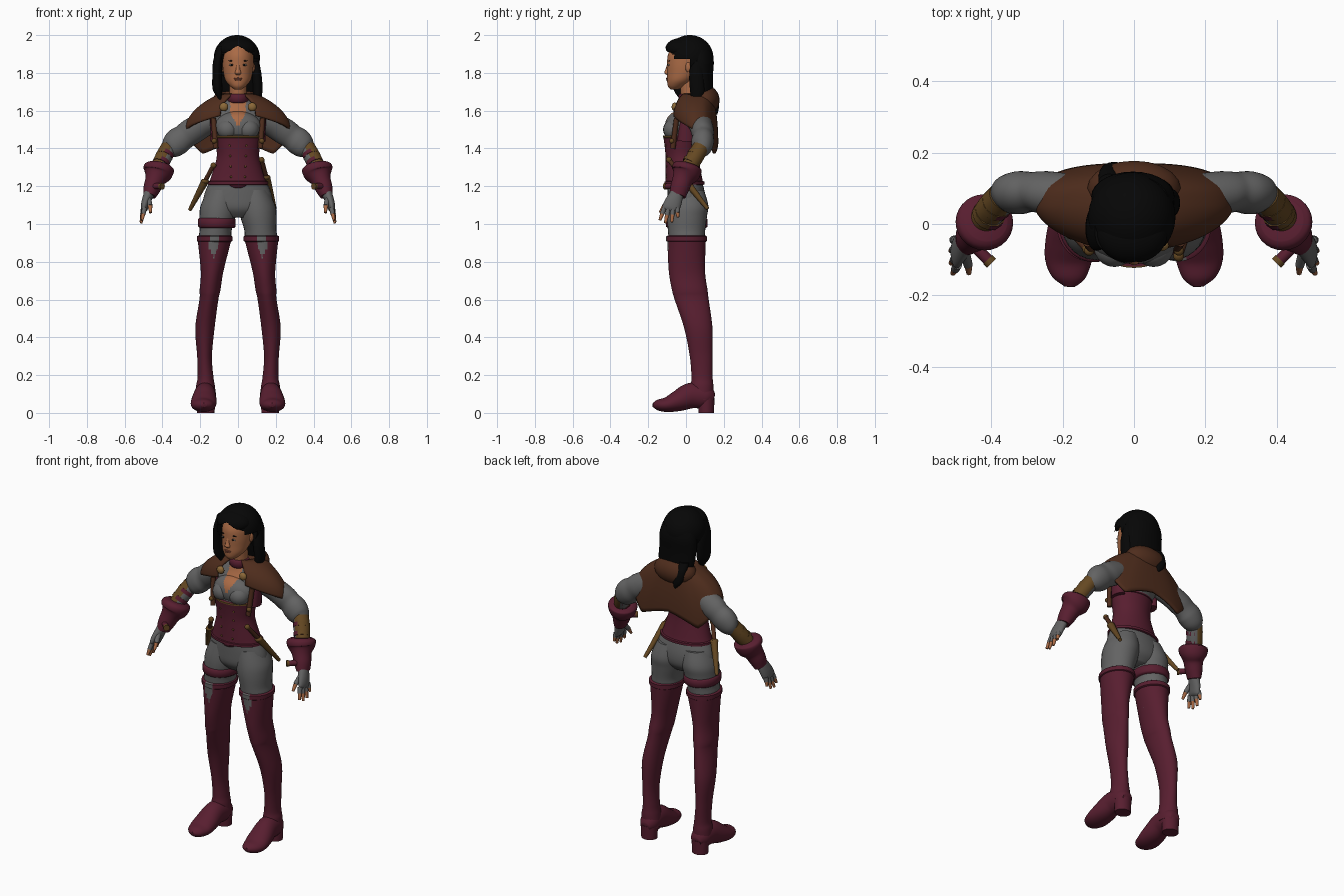
import bpy, bmesh, math
from mathutils import Vector
from mathutils.bvhtree import BVHTree

if "Cube" in bpy.data.objects:
    bpy.data.objects.remove(bpy.data.objects["Cube"])


def material(name, red, green, blue):
    mat = bpy.data.materials.new(name)
    mat.use_nodes = True
    mat.diffuse_color = (red, green, blue, 1)
    mat.node_tree.nodes["Principled BSDF"].inputs["Base Color"].default_value = (red, green, blue, 1)
    return mat


burgundy = material("burgundy leather", .097, .013, .029)
grey = material("grey cloth", .125, .125, .125)
brown = material("brown cloak", .078, .026, .012)
skin = material("warm skin", .4, .145, .06)
black = material("black hair", .002, .002, .002)
tan = material("tan leather", .13, .065, .016)
gold = material("dull gold", .26, .14, .04)
white = material("eye white", .4, .33, .27)
rose = material("lip rose", .27, .08, .045)
SIDES = (("left", 1), ("right", -1))


def build(name, bm, mat, crease=50):
    """Turn a bmesh into a smooth shaded object."""
    bmesh.ops.recalc_face_normals(bm, faces=bm.faces)
    mesh = bpy.data.meshes.new(name)
    bm.to_mesh(mesh)
    bm.free()
    mesh.materials.append(mat)
    mesh.polygons.foreach_set("use_smooth", [True] * len(mesh.polygons))
    mesh.set_sharp_from_angle(angle=math.radians(crease))
    obj = bpy.data.objects.new(name, mesh)
    bpy.context.collection.objects.link(obj)
    return obj


def paint(obj, mat, rule):
    """Give a second colour to every face that meets the rule."""
    obj.data.materials.append(mat)
    slot = len(obj.data.materials) - 1
    for face in obj.data.polygons:
        if rule(face.center, face.normal):
            face.material_index = slot


def spline(rings, steps):
    """Catmull-Rom interpolation through ring tuples."""
    out = []
    for i in range(len(rings) - 1):
        a, b, c, d = (rings[max(0, min(len(rings) - 1, i + k))] for k in (-1, 0, 1, 2))
        for s in range(steps):
            t = s / steps
            out.append([q + t / 2 * (r - p + t * (2 * p - 5 * q + 4 * r - w + t * (3 * (q - r) + w - p)))
                        for p, q, r, w in zip(a, b, c, d)])
    return out + [list(rings[-1])]


def loft(name, rings, mat, flip=1, along=False, sides=28, steps=5):
    """Skin elliptical rings (x, y, z, radius, radius), level or across their path."""
    rows = spline(rings, steps)
    mid = [Vector((flip * r[0], r[1], r[2])) for r in rows]
    bm = bmesh.new()
    loops = []
    for i, row in enumerate(rows):
        way = Vector((0, 0, 1))
        if along:
            way = (mid[min(i + 1, len(mid) - 1)] - mid[max(i - 1, 0)]).normalized()
        u = Vector((1, 0, 0))
        u = (u - way * u.dot(way)).normalized()
        v = way.cross(u)
        turn = [math.tau * k / sides for k in range(sides)]
        loops.append([bm.verts.new(mid[i] + u * row[3] * math.cos(a) + v * row[4] * math.sin(a)) for a in turn])
    for low, high in zip(loops, loops[1:]):
        for k in range(sides):
            n = (k + 1) % sides
            bm.faces.new((low[k], low[n], high[n], high[k]))
    bm.faces.new(loops[0])
    bm.faces.new(loops[-1])
    return build(name, bm, mat)


def rod(name, start, end, r1, r2, mat, flip=1, flat=1):
    return loft(name, [(*start, r1, r1 * flat), (*end, r2, r2 * flat)], mat, flip, True, 12, 1)


def band(name, x, y, z, rx, ry, half, mat, thick=.008):
    """Raised strap around a level limb."""
    shape = ((-half, 0), (-half * .7, thick), (half * .7, thick), (half, 0))
    return loft(name, [(x, y, z + dz, rx + t, ry + t) for dz, t in shape], mat, sides=48, steps=1)


def ball(name, place, size, mat, cut=None, segments=20):
    bm = bmesh.new()
    bmesh.ops.create_uvsphere(bm, u_segments=segments, v_segments=segments * 2 // 3, radius=1)
    for v in bm.verts:
        v.co = Vector(place) + Vector(v.co[k] * size[k] for k in range(3))
    if cut:
        gone = [f for f in bm.faces if cut(f.calc_center_median())]
        bmesh.ops.delete(bm, geom=gone, context="FACES")
    return build(name, bm, mat)


def front(obj, x, z):
    """Point on the front surface of an object."""
    tree = BVHTree.FromPolygons([v.co for v in obj.data.vertices], [p.vertices[:] for p in obj.data.polygons])
    hit = tree.ray_cast(Vector((x, -1, z)), Vector((0, 1, 0)))[0]
    return hit or Vector((x, -.1, z))


# Torso: shirt and bust with open neckline, pelvis
shirt = loft("shirt", [(0, -.01, 1.22, .14, .09), (0, -.02, 1.35, .106, .082), (0, -.02, 1.45, .116, .088),
                       (0, .0, 1.5, .128, .09), (0, .02, 1.56, .135, .09), (0, .035, 1.62, .115, .07),
                       (0, .03, 1.66, .05, .05)], grey, sides=72, steps=8)
bust = ball("bust", (0, -.04, 1.515), (.122, .072, .082), grey, segments=72)
for part in (shirt, bust):
    paint(part, skin, lambda c, n: c.y < 0 and c.z > 1.515 and abs(c.x) < min(.042, (c.z - 1.51) * .5))
loft("pelvis", [(0, .005, 1.035, .08, .06), (0, .005, 1.08, .17, .095), (0, .003, 1.15, .18, .1),
                (0, -.01, 1.25, .138, .088)], grey)

# Corset with trim and studs
corset = loft("corset", [(0, -.008, 1.21, .158, .102), (0, -.012, 1.25, .142, .096), (0, -.02, 1.35, .113, .088),
                         (0, -.022, 1.42, .118, .092), (0, -.023, 1.465, .125, .098)], burgundy, sides=48)
band("corset_hem", 0, -.008, 1.217, .154, .1, .01, burgundy, .006)
trim = band("corset_trim", 0, -.023, 1.462, .122, .096, .006, burgundy, .004)
paint(trim, tan, lambda c, n: c.y < -.06)
ball("corset_point", (0, -.085, 1.212), (.05, .025, .025), burgundy)
for row in range(4):
    for x in (-.045, .045):
        spot = front(corset, x * (.8 + row * .06), 1.25 + row * .055)
        ball("corset_stud", spot, (.006, .004, .006), tan, segments=9)

# Legs, boots and feet
for side, s in SIDES:
    ball(side + "_bust", (s * .055, -.064, 1.5), (.058, .057, .055), grey)
    loft(side + "_thigh", [(.125, .002, .8, .06, .085), (.122, .003, .92, .084, .095), (.118, .003, .97, .085, .099),
                           (.108, .005, 1.04, .096, .106), (.1, .01, 1.1, .097, .108), (.085, .005, 1.18, .075, .09)],
         grey, s)
    boot = loft(side + "_boot", [(.17, .09, .07, .055, .055), (.172, .085, .14, .05, .06),
                                 (.172, .085, .19, .042, .056), (.177, .08, .3, .039, .06),
                                 (.175, .065, .45, .051, .075), (.154, .03, .6, .05, .09),
                                 (.148, .02, .65, .055, .094), (.137, .005, .75, .06, .096),
                                 (.124, .003, .92, .09, .102)],
                burgundy, s, sides=72, steps=8)
    cuff = band(side + "_boot_cuff", s * .124, .003, .922, .086, .1, .017, burgundy, .008)
    for part in (boot, cuff):
        paint(part, grey, lambda c, n: c.y < 0 and abs(abs(c.x) - .128) < min(.024, (c.z - .825) * .5))
    loft(side + "_foot", [(.17, .147, .075, .03, .025), (.17, .11, .085, .053, .06), (.175, .03, .092, .058, .068),
                          (.18, -.04, .064, .067, .056), (.183, -.1, .044, .066, .04),
                          (.18, -.15, .042, .046, .028), (.18, -.176, .042, .014, .01)], burgundy, s, True)
    loft(side + "_heel", [(.17, .107, 0, .046, .041), (.17, .107, .08, .05, .044)], burgundy, s, steps=1)
band("thigh_strap", -.112, .004, 1.006, .092, .103, .026, burgundy)

# Arms: puffed sleeve, forearm, bracer, flared glove, hand
for side, s in SIDES:
    loft(side + "_sleeve", [(.13, .06, 1.55, .06, .06), (.19, .078, 1.522, .068, .062), (.25, .088, 1.487, .071, .06),
                            (.285, .09, 1.462, .067, .056), (.32, .088, 1.436, .072, .06),
                            (.352, .082, 1.405, .062, .054), (.375, .072, 1.385, .04, .038)], grey, s, True)
    loft(side + "_forearm", [(.355, .085, 1.415, .037, .037), (.4, .04, 1.34, .036, .036),
                             (.43, .0, 1.26, .033, .033)], grey, s, True)
    bracer = loft(side + "_bracer", [(.366, .078, 1.405, .043, .043), (.395, .045, 1.35, .045, .045),
                                     (.425, .008, 1.29, .04, .04)], tan, s, True)
    paint(bracer, grey, lambda c, n: n.x * s + n.z * .6 + n.y * .3 < -.35)
    for t in (.25, .65):
        a = Vector((.37, .075, 1.4)).lerp(Vector((.42, .01, 1.3)), t)
        strap = rod(side + "_bracer_strap", a, a + Vector((.008, -.011, -.017)), .046, .046, burgundy, s)
        paint(strap, tan, lambda c, n: n.x * s + n.z * .6 + n.y * .3 > -.1)
    loft(side + "_glove_cuff", [(.415, .01, 1.315, .06, .06), (.418, .006, 1.3, .08, .078), (.424, 0, 1.27, .077, .075),
                                (.438, -.017, 1.235, .054, .056), (.455, -.033, 1.19, .046, .05),
                                (.468, -.045, 1.15, .034, .044)], burgundy, s, True)
    rod(side + "_glove_tab", (.45, -.06, 1.2), (.41, -.1, 1.2), .016, .016, burgundy, s)
    rod(side + "_glove_tab_end", (.41, -.1, 1.2), (.4, -.11, 1.2), .018, .018, tan, s)
    loft(side + "_palm", [(.468, -.045, 1.17, .028, .034), (.486, -.065, 1.12, .024, .044),
                          (.496, -.08, 1.085, .019, .046), (.5, -.085, 1.07, .01, .04)], grey, s, True)
    for k, reach in enumerate((.065, .08, .075, .05)):
        root = Vector((.495 + k * .002, -.115 + k * .023, 1.085))
        tip = root + Vector((.2, -.36 + k * .14, -1)) * reach
        half = root.lerp(tip, .5)
        rod(side + "_finger", root, half, .013, .012, grey, s)
        rod(side + "_fingertip", half, tip, .011, .007, skin, s)
    rod(side + "_thumb", (.475, -.08, 1.135), (.465, -.115, 1.095), .015, .013, grey, s)
    rod(side + "_thumb_tip", (.465, -.115, 1.095), (.463, -.138, 1.06), .012, .007, skin, s)

    # Harness strap, side panel and buckle
    rod(side + "_harness", (.118, -.07, 1.4), (.13, -.05, 1.56), .014, .014, brown, s)
    rod(side + "_side_panel", (.115, 0, 1.44), (.128, .005, 1.56), .03, .02, burgundy, s, 1.6)
    ball(side + "_harness_buckle", (s * .126, -.075, 1.44), (.014, .014, .014), tan)

# Sheathed daggers at the hips
for side, s, top, tip in (("left", 1, Vector((.125, -.09, 1.34)), Vector((.195, .115, 1.08))),
                          ("right", -1, Vector((.13, -.07, 1.31)), Vector((.255, .07, 1.075)))):
    guard = top.lerp(tip, .36)
    rod(side + "_dagger_grip", top, guard, .012, .012, brown, s)
    ball(side + "_dagger_pommel", (top.x * s, top.y, top.z), (.015, .015, .015), tan)
    ball(side + "_dagger_guard", (guard.x * s, guard.y, guard.z), (.022, .024, .014), tan)
    rod(side + "_dagger_sheath", guard, tip, .021, .01, tan, s)

# Shoulder cape, open at the throat, with a notched back hem
HEM = ((0, 1.43), (.2, 1.37), (.4, 1.47), (.6, 1.51), (1, 1.6))


def hem(b):
    for (b0, z0), (b1, z1) in zip(HEM, HEM[1:]):
        if b <= b1:
            return z0 + (z1 - z0) * (b - b0) / (b1 - b0)


def power(value, exponent):
    return math.copysign(abs(value) ** exponent, value)


bm = bmesh.new()
cols, rows = 60, 14
grid = []
for j in range(rows + 1):
    t = j / rows
    spread = math.sin(t * math.pi / 2) ** .85
    line = []
    for i in range(cols + 1):
        a = math.radians(158) * (2 * i / cols - 1)
        behind = abs(a) < math.pi / 2
        depth = .075 + spread * (.032 if behind else .055)
        bend = .75 if behind else 1.1
        z = 1.685 - (1.685 - hem(abs(a) / math.pi)) * t ** 1.15
        line.append(bm.verts.new(((.08 + .195 * spread) * power(math.sin(a), bend),
                                  .058 + depth * power(math.cos(a), bend), z)))
    grid.append(line)
for upper, lower in zip(grid, grid[1:]):
    for i in range(cols):
        bm.faces.new((upper[i], upper[i + 1], lower[i + 1], lower[i]))
cape = build("cape", bm, brown)
shell = cape.modifiers.new("thickness", "SOLIDIFY")
shell.thickness, shell.offset = .012, 0
ball("lowered_hood", (0, .1, 1.655), (.132, .078, .08), brown)

# Collar and clasp
loft("neck", [(0, .03, 1.58, .06, .05), (0, .02, 1.66, .045, .046), (0, .015, 1.78, .046, .05)], skin)
band("choker", 0, .02, 1.665, .048, .052, .024, burgundy)
rod("clasp_strap", (-.075, -.062, 1.62), (.075, -.062, 1.62), .016, .016, burgundy)
for side, s in SIDES:
    ball(side + "_clasp", (s * .075, -.06, 1.62), (.023, .016, .023), gold)

# Head and face
head = loft("head", [(0, -.062, 1.712, .018, .02), (0, -.05, 1.73, .042, .046), (0, -.03, 1.76, .066, .07),
                     (0, -.01, 1.8, .077, .09), (0, 0, 1.85, .082, .1), (0, .01, 1.9, .08, .104),
                     (0, .02, 1.96, .06, .08)], skin, sides=40)
loft("nose", [(0, -.09, 1.86, .008, .006), (0, -.098, 1.82, .011, .01), (0, -.1, 1.8, .017, .015),
              (0, -.092, 1.788, .012, .008)], skin, sides=20)
for k, width in enumerate((.018, .022)):
    ball("lip", front(head, 0, 1.763 + k * .007), (width, .006, .0045), rose)
for side, s in SIDES:
    ball(side + "_ear", (s * .08, .012, 1.83), (.01, .016, .026), skin)
    eye = front(head, s * .033, 1.842)
    ball(side + "_eye", eye, (.014, .004, .006), white)
    ball(side + "_iris", eye + Vector((0, -.003, 0)), (.006, .003, .0055), black, segments=12)
    ball(side + "_brow", front(head, s * .035, 1.864), (.018, .004, .003), black)


# Hair: cap and fringe cut away at the face, long back, side locks and tail
def face_opening(c):
    brow = abs(c.x) < .087 and c.y < 0 and c.z < 1.945 - abs(c.x) * .6
    return brow or (c.x > 0 and c.y < .02 and c.z < 1.875)


ball("hair_cap", (-.006, .02, 1.88), (.122, .125, .12), black, face_opening, 96)
ball("hair_fringe", (-.006, -.025, 1.925), (.1, .085, .06), black, face_opening, 96)
loft("back_hair", [(-.003, .065, 1.92, .1, .07), (-.003, .075, 1.86, .116, .072), (-.003, .08, 1.78, .115, .062),
                   (0, .09, 1.7, .11, .052), (0, .1, 1.64, .09, .04)], black)
loft("right_lock", [(-.085, -.02, 1.94, .025, .05), (-.106, -.015, 1.86, .026, .06), (-.11, -.01, 1.78, .026, .06),
                    (-.108, -.015, 1.71, .025, .05), (-.095, -.02, 1.66, .006, .012)], black)
loft("left_lock", [(.09, .06, 1.86, .022, .035), (.1, .055, 1.78, .026, .038), (.104, .06, 1.7, .025, .038),
                   (.1, .055, 1.64, .018, .025), (.09, .04, 1.61, .004, .005)], black)
loft("hair_tail", [(-.07, .115, 1.73, .03, .025), (-.07, .14, 1.68, .028, .025), (-.055, .158, 1.62, .028, .016),
                   (-.04, .16, 1.58, .006, .006)], black)
